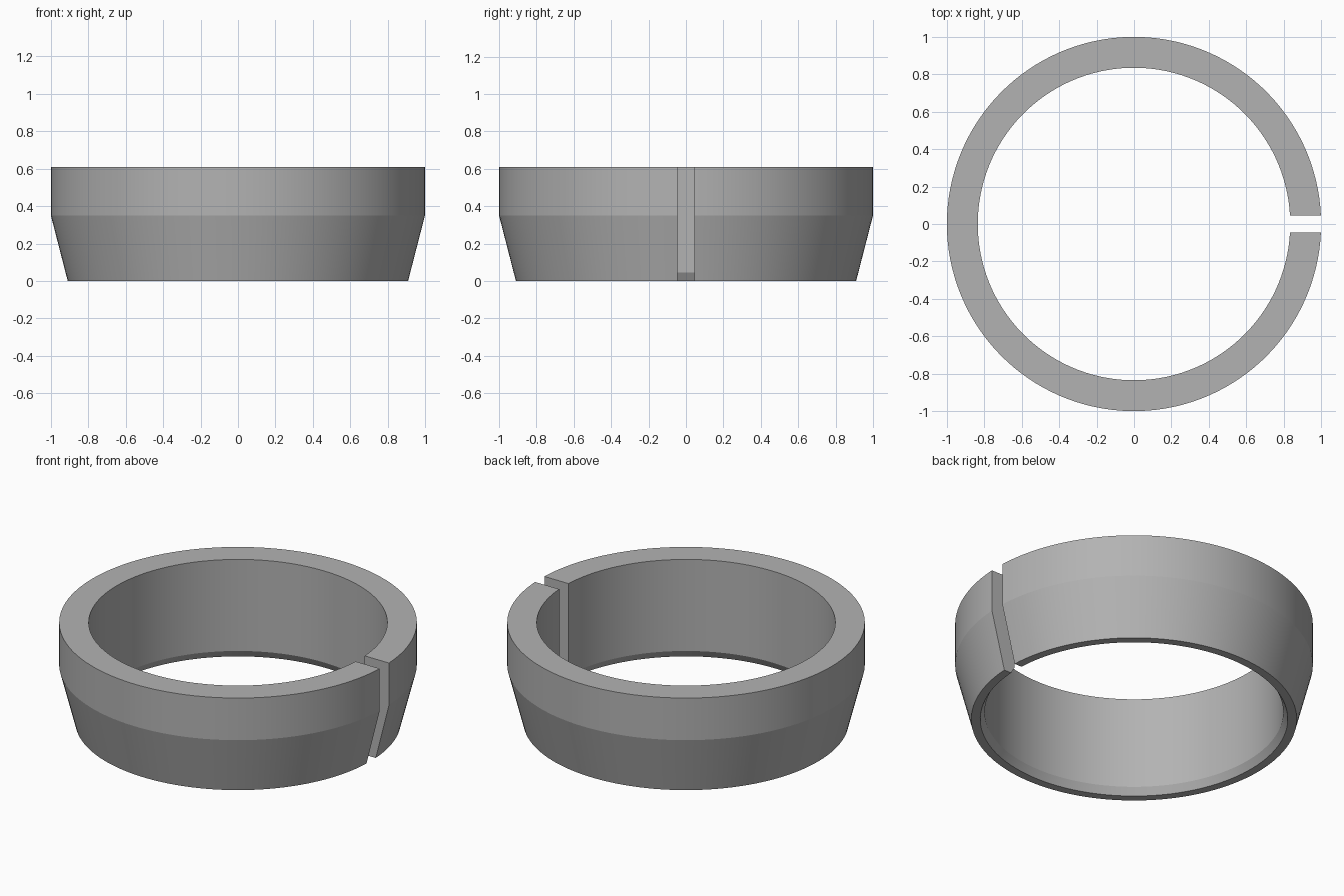
import bpy
import bmesh
import math

cube = bpy.data.objects.get("Cube")
if cube:
    bpy.data.objects.remove(cube)

GAP = 0.045      # half width of the slit
STEPS = 128      # segments around the ring

# Cross-section (radius, height): tapered outside, straight bore, bottom chamfer
profile = [(0.91, 0), (1.0, 0.35), (1.0, 0.61), (0.835, 0.61), (0.835, 0.045), (0.86, 0)]

grey = bpy.data.materials.new("plain_grey")
grey.use_nodes = True
colour = (0.45, 0.45, 0.45, 1)
grey.diffuse_color = colour
grey.node_tree.nodes["Principled BSDF"].inputs["Base Color"].default_value = colour

# Sweep the section around z, stopping at the flat parallel sides of the slit
bm = bmesh.new()
sections = []
for i in range(STEPS + 1):
    section = []
    for r, z in profile:
        start = math.asin(GAP / r)
        a = start + (2 * math.pi - 2 * start) * i / STEPS
        section.append(bm.verts.new((r * math.cos(a), r * math.sin(a), z)))
    sections.append(section)

n = len(profile)
for s, t in zip(sections, sections[1:]):
    for j in range(n):
        k = (j + 1) % n
        bm.faces.new((s[j], t[j], t[k], s[k]))

# Slit end faces
bm.faces.new(sections[0])
bm.faces.new(sections[-1])
bmesh.ops.recalc_face_normals(bm, faces=bm.faces[:])

mesh = bpy.data.meshes.new("split_ring")
bm.to_mesh(mesh)
bm.free()
mesh.materials.append(grey)
ring = bpy.data.objects.new("split_ring", mesh)
bpy.context.collection.objects.link(ring)

# Smooth curved walls, crisp rims
bpy.ops.object.select_all(action='DESELECT')
ring.select_set(True)
bpy.context.view_layer.objects.active = ring
bpy.ops.object.shade_smooth_by_angle(angle=math.radians(12))
